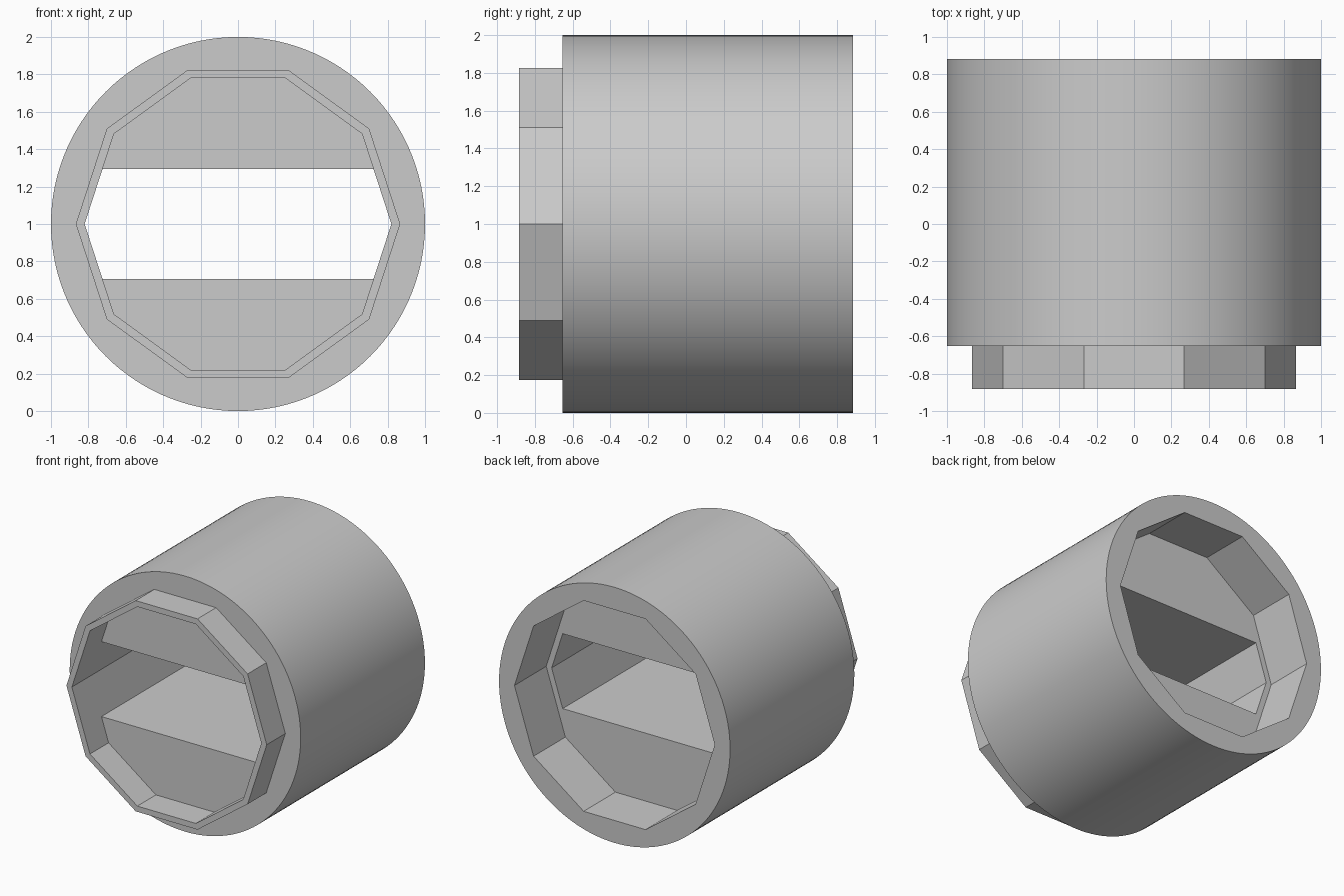
import bpy, bmesh
from math import cos, sin, pi

cube = bpy.data.objects.get("Cube")
if cube:
    bpy.data.objects.remove(cube, do_unlink=True)

SIDES, ROUND = 10, 120
FRONT, SHOULDER, FLOOR, BACK = -0.883, -0.653, 0.49, 0.883
PLUG, BORE, SLOT = 0.867, 0.82, 0.293

grey = bpy.data.materials.new("plain_grey")
grey.use_nodes = True
colour = (0.6, 0.6, 0.6, 1)
grey.diffuse_color = colour
grey.node_tree.nodes["Principled BSDF"].inputs["Base Color"].default_value = colour


def polygon(radius, sides):
    return [(radius * cos(2 * pi * i / sides), radius * sin(2 * pi * i / sides))
            for i in range(sides)]


def finish(name, bm):
    bmesh.ops.recalc_face_normals(bm, faces=bm.faces)
    mesh = bpy.data.meshes.new(name)
    bm.to_mesh(mesh)
    bm.free()
    mesh.materials.append(grey)
    obj = bpy.data.objects.new(name, mesh)
    bpy.context.collection.objects.link(obj)
    return obj


def span(loop, i):
    """Vertices of a loop lying along side i of the decagon."""
    step = len(loop) // SIDES
    return [loop[(i * step + j) % len(loop)] for j in range(step + 1)]


def join_loops(bm, a, b):
    if len(a) == len(b):
        for i in range(len(a)):
            j = (i + 1) % len(a)
            bm.faces.new((a[i], a[j], b[j], b[i]))
    else:
        for i in range(SIDES):
            bm.faces.new(span(a, i) + span(b, i)[::-1])


# Sleeve: round body, ten-sided plug in front, matching socket behind
sections = [
    (BORE, FLOOR, SIDES), (PLUG, FLOOR, SIDES), (PLUG, BACK, SIDES),
    (1, BACK, ROUND), (1, SHOULDER, ROUND),
    (PLUG, SHOULDER, SIDES), (PLUG, FRONT, SIDES),
    (BORE, FRONT, SIDES), (BORE, SHOULDER, SIDES),
]
bm = bmesh.new()
loops = [[bm.verts.new((x, y, 1 + z)) for x, z in polygon(r, n)]
         for r, y, n in sections]
for i, loop in enumerate(loops):
    join_loops(bm, loop, loops[(i + 1) % len(loops)])
sleeve = finish("sleeve", bm)
bpy.context.view_layer.objects.active = sleeve
sleeve.select_set(True)
bpy.ops.object.shade_smooth_by_angle(angle=pi / 9)

# Upper and lower blocks that leave a flat slot through the bore
corner = BORE * cos(pi / SIDES)
edge_x = (corner - SLOT * sin(pi / SIDES)) / cos(pi / SIDES)
outline = [(edge_x, SLOT)]
outline += [p for p in polygon(BORE, SIDES) if p[1] > SLOT]
outline += [(-edge_x, SLOT)]
for name, side in (("upper_block", 1), ("lower_block", -1)):
    bm = bmesh.new()
    ends = [[bm.verts.new((x, y, 1 + side * z)) for x, z in outline]
            for y in (SHOULDER, FLOOR)]
    join_loops(bm, *ends)
    for end in ends:
        bm.faces.new(end)
    finish(name, bm)
